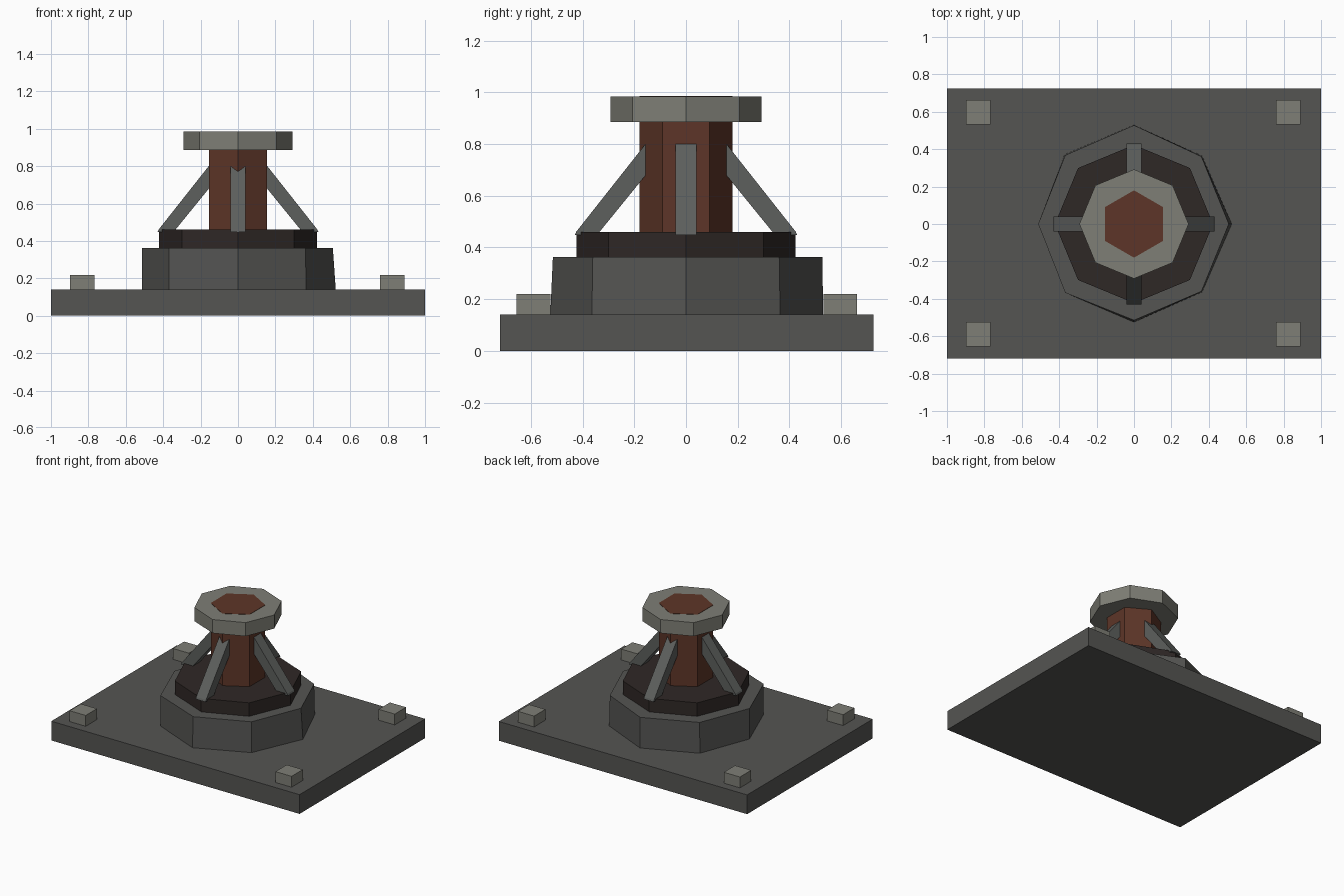
import bpy, bmesh, math
from mathutils import Matrix, Vector

if "Cube" in bpy.data.objects:
    bpy.data.objects.remove(bpy.data.objects["Cube"])


def material(name, rgb):
    m = bpy.data.materials.new(name)
    m.diffuse_color = (*rgb, 1)
    m.use_nodes = True
    m.node_tree.nodes["Principled BSDF"].inputs["Base Color"].default_value = m.diffuse_color
    return m


STEEL = material("dark_steel", (0.09, 0.09, 0.085))
LIGHT = material("light_steel", (0.21, 0.21, 0.18))
IRON = material("dark_iron", (0.028, 0.021, 0.019))
RUST = material("rust", (0.11, 0.036, 0.021))
BRACE = material("brace_steel", (0.11, 0.115, 0.11))


def finish(name, bm, mat):
    bmesh.ops.recalc_face_normals(bm, faces=bm.faces)
    me = bpy.data.meshes.new(name)
    bm.to_mesh(me)
    bm.free()
    me.materials.append(mat)
    ob = bpy.data.objects.new(name, me)
    bpy.context.collection.objects.link(ob)
    return ob


def bridge(bm, lower, upper):
    a = [bm.verts.new(p) for p in lower]
    b = [bm.verts.new(p) for p in upper]
    bm.faces.new(a)
    bm.faces.new(b)
    for i in range(len(a)):
        j = (i + 1) % len(a)
        bm.faces.new((a[i], a[j], b[j], b[i]))


def ring(radii, z, start=0.0):
    n = len(radii)
    return [(r * math.cos(start + math.tau * i / n),
             r * math.sin(start + math.tau * i / n), z) for i, r in enumerate(radii)]


def prism(name, low, high, z0, z1, mat, start=0.0):
    bm = bmesh.new()
    bridge(bm, ring(low, z0, start), ring(high, z1, start))
    return finish(name, bm, mat)


def box(name, x0, x1, y0, y1, z0, z1, mat):
    bm = bmesh.new()
    rect = [(x0, y0), (x1, y0), (x1, y1), (x0, y1)]
    bridge(bm, [(*p, z0) for p in rect], [(*p, z1) for p in rect])
    return finish(name, bm, mat)


# base plate
box("base_plate", -1, 1, -0.72, 0.725, 0.0, 0.14, STEEL)

# slightly uneven octagonal drum
prism("drum", [0.523, 0.515, 0.53, 0.525, 0.512, 0.52, 0.525, 0.515],
      [0.507, 0.51, 0.528, 0.52, 0.512, 0.52, 0.515, 0.51], 0.135, 0.362, STEEL)

# collar, hexagonal column and octagonal cap
prism("collar", [0.423] * 8, [0.423] * 8, 0.355, 0.46, IRON)
prism("column", [0.18] * 6, [0.18] * 6, 0.40, 0.986, RUST, math.pi / 6)
prism("cap", [0.292] * 8, [0.292] * 8, 0.885, 0.984, LIGHT)

# four sloping braces running into the column
profile = [(0.43, 0.447), (0.425, 0.46), (0.08, 0.897), (0.08, 0.773), (0.345, 0.447)]
for i, side in enumerate(("right", "back", "left", "front")):
    turn = Matrix.Rotation(i * math.pi / 2, 3, 'Z')
    bm = bmesh.new()
    bridge(bm, [turn @ Vector((r, -0.04, z)) for r, z in profile],
           [turn @ Vector((r, 0.04, z)) for r, z in profile])
    finish(side + "_brace", bm, BRACE)

# corner bolts
for sx, cx in (("left", -0.833), ("right", 0.825)):
    for sy, cy in (("front", -0.59), ("back", 0.597)):
        box(f"{sy}_{sx}_bolt", cx - 0.065, cx + 0.065, cy - 0.065, cy + 0.065,
            0.13, 0.219, LIGHT)
